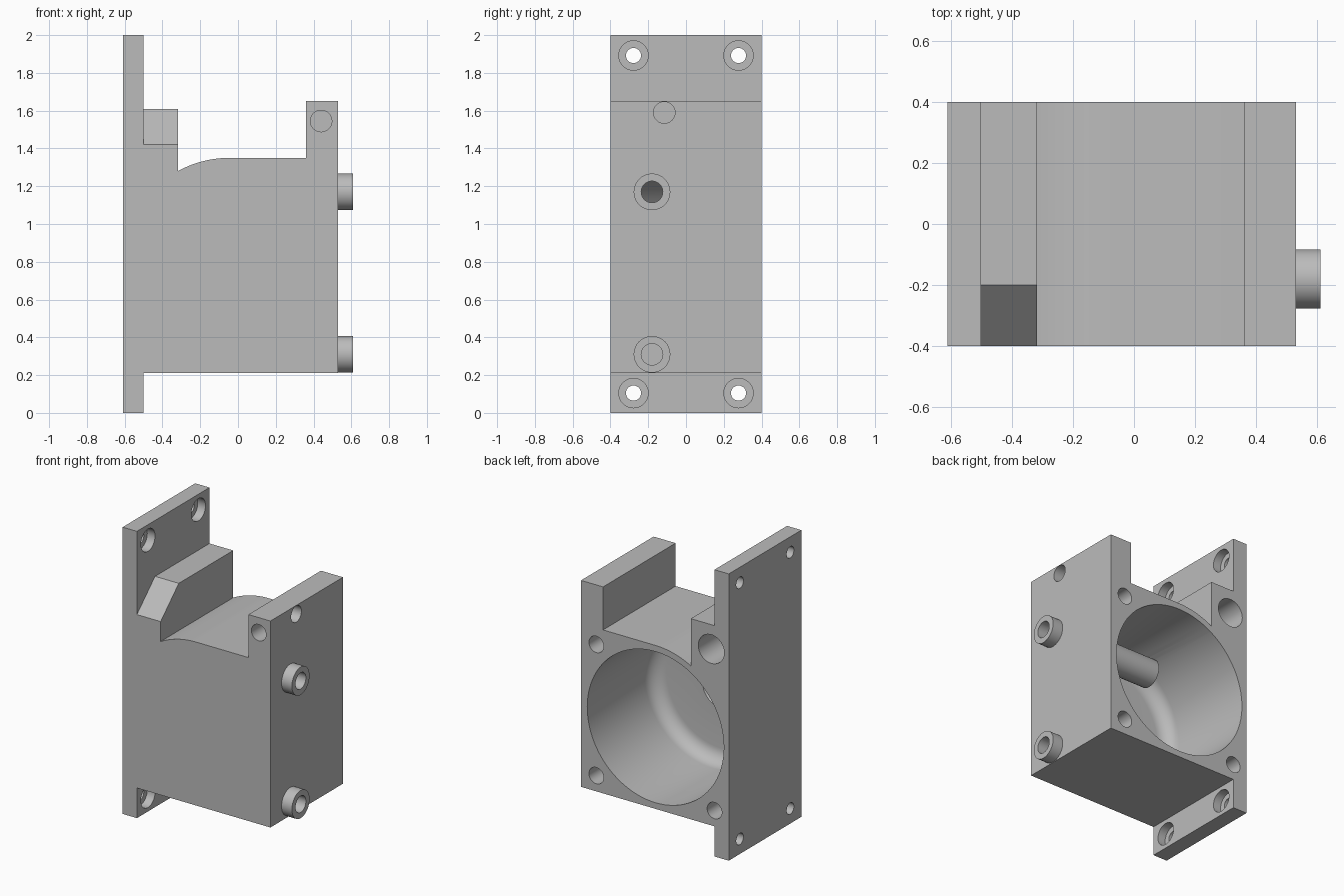
import bpy, bmesh, math
from mathutils import Matrix, Vector

if "Cube" in bpy.data.objects:
    bpy.data.objects.remove(bpy.data.objects["Cube"])

grey = bpy.data.materials.new("grey_plastic")
grey.diffuse_color = (0.5, 0.5, 0.5, 1)
grey.use_nodes = True
grey.node_tree.nodes["Principled BSDF"].inputs["Base Color"].default_value = grey.diffuse_color


def make(name, bm):
    bmesh.ops.recalc_face_normals(bm, faces=bm.faces)
    mesh = bpy.data.meshes.new(name)
    bm.to_mesh(mesh)
    bm.free()
    mesh.materials.append(grey)
    ob = bpy.data.objects.new(name, mesh)
    bpy.context.collection.objects.link(ob)
    return ob


def prism(name, pts, axis, a, b):
    """Extrude a 2D outline along x (pts are y,z) or y (pts are x,z)."""
    put = (lambda p: (a, p[0], p[1])) if axis == 'x' else (lambda p: (p[0], a, p[1]))
    bm = bmesh.new()
    face = bm.faces.new([bm.verts.new(put(p)) for p in pts])
    out = bmesh.ops.extrude_face_region(bm, geom=[face])
    move = Vector((b - a, 0, 0)) if axis == 'x' else Vector((0, b - a, 0))
    bmesh.ops.translate(bm, vec=move, verts=[v for v in out['geom'] if isinstance(v, bmesh.types.BMVert)])
    return make(name, bm)


def rod(name, axis, c, r, a, b, n=48):
    """Cylinder along x (c is y,z) or y (c is x,z)."""
    pts = [(c[0] + r * math.cos(2 * math.pi * i / n), c[1] + r * math.sin(2 * math.pi * i / n)) for i in range(n)]
    return prism(name, pts, axis, a, b)


def boolean(target, tool, op='DIFFERENCE'):
    m = target.modifiers.new("cut", 'BOOLEAN')
    m.operation, m.object, m.solver = op, tool, 'EXACT'
    bpy.context.view_layer.update()
    dg = bpy.context.evaluated_depsgraph_get()
    new = bpy.data.meshes.new_from_object(target.evaluated_get(dg))
    target.modifiers.clear()
    target.data = new
    bpy.data.objects.remove(tool)


# Housing outline: flange plate, shoulder, curved crown and end ridge
CX, CZ, R = -0.045, 0.78, 0.527
crown = []
for i in range(13):
    t = math.radians(118.5 - 28.5 * i / 12)
    crown.append((CX + 0.57 * math.cos(t), CZ + 0.57 * math.sin(t)))
outline = [(-0.61, 0), (-0.5, 0), (-0.5, 0.21), (0.53, 0.21), (0.53, 1.65), (0.36, 1.65),
           (0.36, 1.35)] + crown[::-1] + [(crown[0][0], 1.61), (-0.5, 1.61), (-0.5, 2), (-0.61, 2)]
housing = prism("pump_housing", outline, 'y', -0.4, 0.4)

# Sloped front corner of the shoulder
boolean(housing, prism("slope_cutter", [(-0.45, 1.372), (-0.2, 1.61), (-0.2, 1.7), (-0.45, 1.7)], 'x', -0.5, -0.3))

# Main chamber: revolved bore with a rounded floor edge
prof = [(0, 0.45), (R, 0.45)]
for i in range(9):
    t = math.pi / 2 * i / 8
    prof.append((R - 0.1 + 0.1 * math.cos(t), -0.23 - 0.1 * math.sin(t)))
prof += [(0.15, -0.33), (0.13, -0.36), (0, -0.36)]
bm = bmesh.new()
vs = [bm.verts.new((r, y, 0)) for r, y in prof]
es = [bm.edges.new(p) for p in zip(vs, vs[1:])]
bmesh.ops.spin(bm, geom=vs + es, cent=(0, 0, 0), axis=(0, 1, 0), angle=2 * math.pi, steps=96)
bmesh.ops.remove_doubles(bm, verts=bm.verts, dist=1e-4)
bmesh.ops.transform(bm, matrix=Matrix.Translation((CX, 0, CZ)), verts=bm.verts)
boolean(housing, make("chamber_cutter", bm))

# Hose nozzles; the upper one continues as a tube inside the chamber
boolean(housing, rod("upper_nozzle", 'x', (-0.18, 1.17), 0.097, -0.28, 0.61), 'UNION')
boolean(housing, rod("lower_nozzle", 'x', (-0.18, 0.31), 0.097, 0.45, 0.61), 'UNION')
boolean(housing, rod("upper_port", 'x', (-0.18, 1.17), 0.057, -0.3, 0.65))
boolean(housing, rod("lower_port", 'x', (-0.18, 0.31), 0.057, 0.3, 0.65))

# Counterbored screw holes in the flange plate
for y in (-0.278, 0.278):
    for z in (0.105, 1.892):
        boolean(housing, rod("screw_hole", 'x', (y, z), 0.04, -0.7, -0.45, 32))
        boolean(housing, rod("screw_recess", 'x', (y, z), 0.078, -0.56, -0.45, 32))

# Blind holes in the back face, and the larger cable hole
for x, z in ((0.412, 1.235), (0.412, 0.32), (-0.5, 0.32)):
    boolean(housing, rod("back_hole", 'y', (x, z), 0.057, 0.1, 0.45, 32))
boolean(housing, rod("cable_hole", 'y', (-0.475, 1.44), 0.1, 0.0, 0.45))

# Blind holes in the end ridge
boolean(housing, rod("ridge_front_hole", 'y', (0.44, 1.545), 0.057, -0.45, -0.2, 32))
boolean(housing, rod("ridge_side_hole", 'x', (-0.115, 1.59), 0.057, 0.42, 0.6, 32))

# Smooth round surfaces, keep hard edges
bpy.context.view_layer.objects.active = housing
housing.select_set(True)
bpy.ops.object.shade_smooth_by_angle(angle=math.radians(30))
